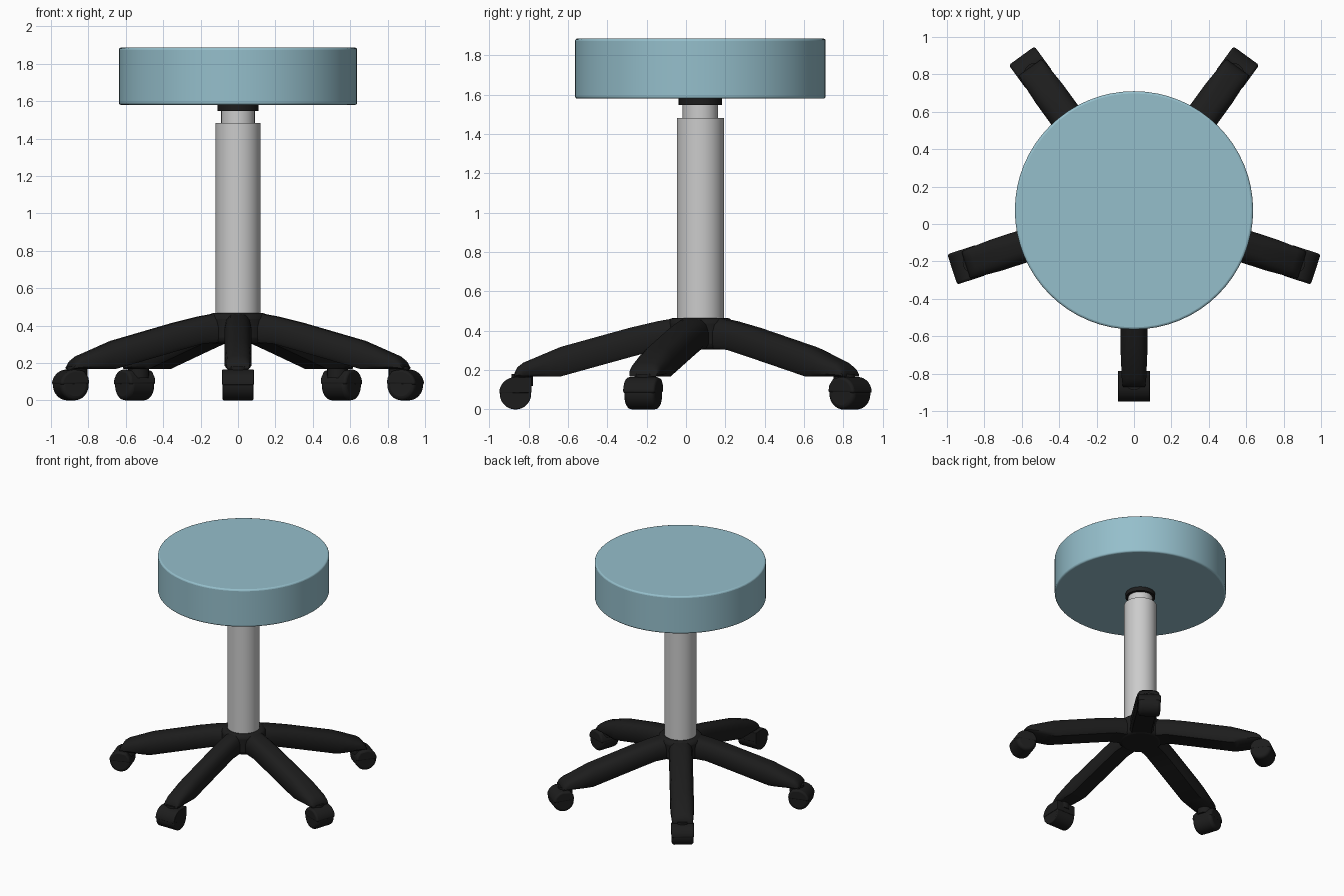
import bpy, bmesh, math
from mathutils import Matrix, Vector

if "Cube" in bpy.data.objects:
    bpy.data.objects.remove(bpy.data.objects["Cube"])

CY = 0.073  # centre of the column in y


def material(name, col):
    m = bpy.data.materials.new(name)
    m.diffuse_color = col
    m.use_nodes = True
    m.node_tree.nodes["Principled BSDF"].inputs["Base Color"].default_value = m.diffuse_color
    return m


BLACK = material("black_plastic", (0.012, 0.012, 0.012, 1))
BLUE = material("blue_vinyl", (0.30, 0.52, 0.60, 1))


def finish(name, bm, mat=None, matrix=None, bevel=0, angle=35, seg=3):
    if matrix is not None:
        bm.transform(matrix)
    bmesh.ops.recalc_face_normals(bm, faces=bm.faces)
    me = bpy.data.meshes.new(name)
    bm.to_mesh(me)
    bm.free()
    ob = bpy.data.objects.new(name, me)
    bpy.context.collection.objects.link(ob)
    if mat:
        me.materials.append(mat)
    if bevel:
        b = ob.modifiers.new("bevel", 'BEVEL')
        b.width, b.segments = bevel, seg
        b.limit_method, b.angle_limit = 'ANGLE', math.radians(40)
    bpy.ops.object.select_all(action='DESELECT')
    ob.select_set(True)
    bpy.context.view_layer.objects.active = ob
    bpy.ops.object.shade_smooth_by_angle(angle=math.radians(angle))
    return ob


def cylinder(name, r, z0, z1, mat=None, bevel=0, sides=48):
    bm = bmesh.new()
    bmesh.ops.create_cone(bm, cap_ends=True, segments=sides, radius1=r, radius2=r, depth=z1 - z0)
    return finish(name, bm, mat, Matrix.Translation((0, CY, (z0 + z1) / 2)), bevel)


# Seat, gas lift and hub
cylinder("seat", 0.637, 1.58, 1.886, BLUE, 0.012, 64)
cylinder("seat_collar", 0.11, 1.548, 1.585, BLACK)
cylinder("lift_rod", 0.09, 1.47, 1.56)
cylinder("column", 0.12, 0.40, 1.483)
cylinder("hub", 0.165, 0.305, 0.466, BLACK, 0.03)

# Leg stations: radius, underside z, top z, width factor
STATIONS = [(0.0, 0.31, 0.466, 1), (0.12, 0.31, 0.466, 1), (0.22, 0.303, 0.448, 1),
            (0.36, 0.265, 0.415, 1), (0.71, 0.168, 0.318, 1), (0.77, 0.167, 0.293, 1),
            (0.90, 0.167, 0.238, 0.92), (0.93, 0.167, 0.215, 0.87), (0.945, 0.167, 0.185, 0.83)]
# Cross-section: side fraction, height fraction
SECTION = [(-0.82, 0), (-1, 0.14), (-1, 0.55), (-0.88, 0.80), (-0.6, 0.96), (-0.3, 1),
           (0.3, 1), (0.6, 0.96), (0.88, 0.80), (1, 0.55), (1, 0.14), (0.82, 0)]


def leg(name, half, matrix):
    bm = bmesh.new()
    rings = [[bm.verts.new((r, s * half * f, z0 + h * (z1 - z0))) for s, h in SECTION]
             for r, z0, z1, f in STATIONS]
    n = len(SECTION)
    for a, b in zip(rings, rings[1:]):
        for i in range(n):
            bm.faces.new((a[i], a[(i + 1) % n], b[(i + 1) % n], b[i]))
    bm.faces.new(rings[0])
    bm.faces.new(rings[-1])
    finish(name, bm, BLACK, matrix, angle=45)


def castor(tag, matrix, front):
    # Wheel lying across the leg direction
    bm = bmesh.new()
    bmesh.ops.create_cone(bm, cap_ends=True, segments=32, radius1=0.08, radius2=0.08, depth=0.164)
    place = Matrix.Translation((0.94, 0, 0.08)) @ Matrix.Rotation(math.pi / 2, 4, 'X')
    finish("castor_wheel_" + tag, bm, BLACK, matrix @ place, 0.006 if front else 0.022)
    # Stem into the leg
    bm = bmesh.new()
    bmesh.ops.create_cone(bm, cap_ends=True, segments=20, radius1=0.055, radius2=0.055, depth=0.06)
    finish("castor_stem_" + tag, bm, BLACK, matrix @ Matrix.Translation((0.905, 0, 0.15)))
    # Hood: squared inboard on the front castor, rounded elsewhere
    pts = [(0.858, 0.085), (0.858, 0.163)] if front else [(0.858, 0.085), (0.866, 0.125), (0.89, 0.158)]
    pts += [(0.94 + 0.083 * math.cos(a), 0.082 + 0.083 * math.sin(a))
            for a in [math.pi / 2 * (1 - i / 8) for i in range(9)]]
    bm = bmesh.new()
    face = bm.faces.new([bm.verts.new((r, -0.085, z)) for r, z in pts])
    ext = bmesh.ops.extrude_face_region(bm, geom=[face])
    bmesh.ops.translate(bm, vec=Vector((0, 0.17, 0)),
                        verts=[v for v in ext['geom'] if isinstance(v, bmesh.types.BMVert)])
    finish("castor_hood_" + tag, bm, BLACK, matrix, 0.004 if front else 0.02)


# Five legs with castors
for i, tag in enumerate(["front", "right", "back_right", "back_left", "left"]):
    m = Matrix.Translation((0, CY, 0)) @ Matrix.Rotation(math.radians(-90 + 72 * i), 4, 'Z')
    leg("leg_" + tag, 0.071 if i == 0 else 0.088, m)
    castor(tag, m, i == 0)
